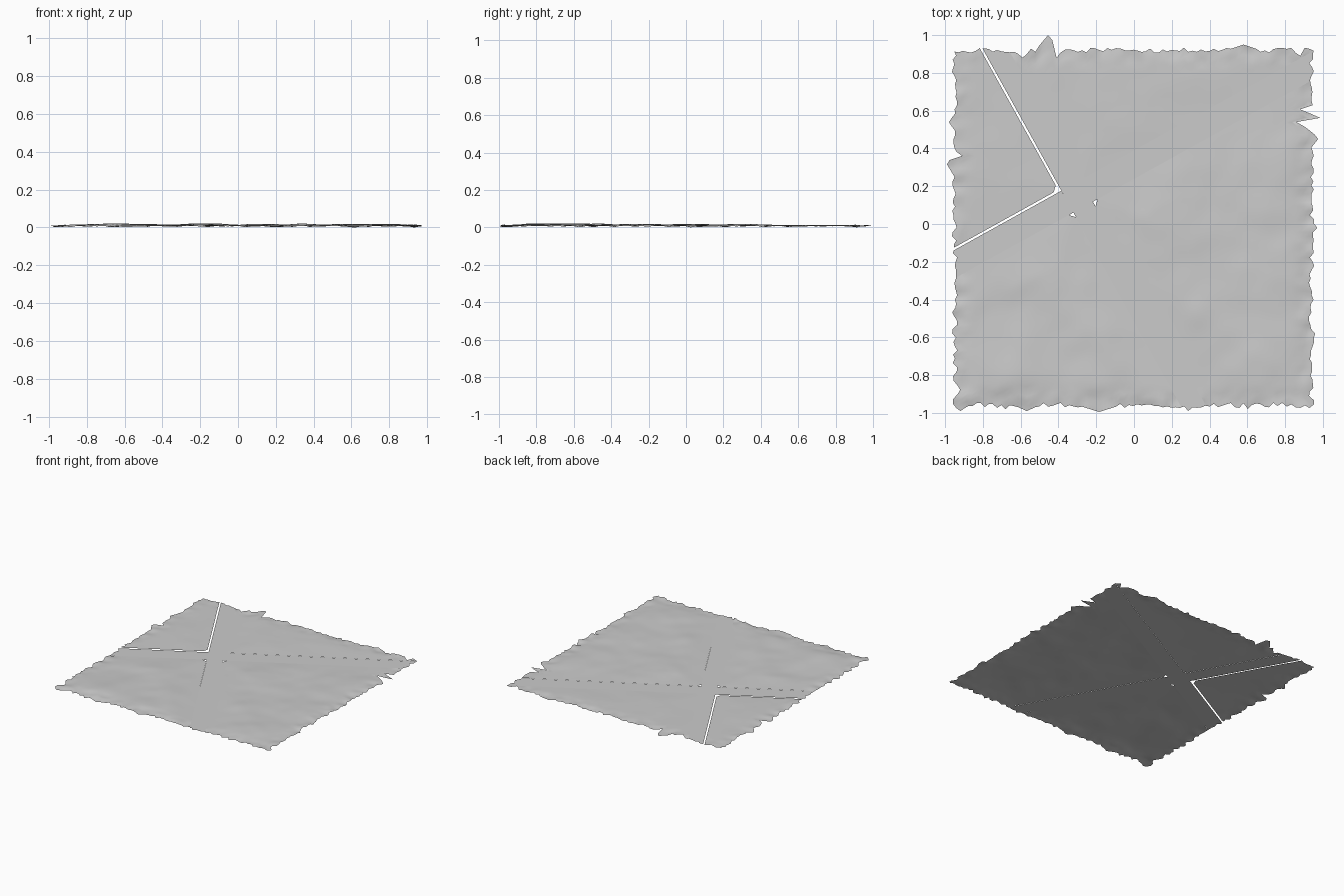
import bpy, bmesh, math, random
from mathutils import Vector, noise

cube = bpy.data.objects.get("Cube")
if cube:
    bpy.data.objects.remove(cube, do_unlink=True)

SEG = 84
LEFT, RIGHT, BOTTOM, TOP = -0.95, 0.94, -0.96, 0.92
CROSS = Vector((-0.301, 0.147, 0))
ANGLE = math.radians(29)
U = Vector((math.cos(ANGLE), math.sin(ANGLE), 0))    # along the east-west road
V = Vector((-math.sin(ANGLE), math.cos(ANGLE), 0))   # along the north-south road
HALF_U, HALF_V = 0.059, 0.066                        # road half widths
GAP, CORNER = 0.012, 0.028

mat = bpy.data.materials.new("plain grey")
mat.use_nodes = True
grey = (0.6, 0.6, 0.6, 1)
mat.diffuse_color = grey
bsdf = mat.node_tree.nodes["Principled BSDF"]
bsdf.inputs["Base Color"].default_value = grey
bsdf.inputs["Roughness"].default_value = 0.9


# Torn edges: small seeded jitter plus a few larger tears (place, outward size, width)
def torn_edge(seed, lo, hi, tears):
    rng = random.Random(seed)
    step = (hi - lo) / SEG
    edge = [rng.uniform(-0.014, 0.014) for _ in range(SEG + 1)]
    for place, size, width in tears:
        mid = round((place - lo) / step)
        for i in range(max(0, mid - width), min(SEG, mid + width) + 1):
            edge[i] = size * (1 - abs(i - mid) / (width + 1))
    return edge


EDGES = {
    "left": torn_edge(1, BOTTOM, TOP, [(0.54, 0.03, 1), (0.31, 0.04, 2), (0.37, -0.04, 0),
                                       (0.7, -0.01, 1), (-0.88, -0.03, 1)]),
    "right": torn_edge(2, BOTTOM, TOP, [(0.44, 0.035, 1), (0.53, -0.08, 1), (0.56, 0.045, 0),
                                        (0.61, -0.06, 0), (-0.02, 0.03, 0), (-0.59, 0.02, 0)]),
    "bottom": torn_edge(3, LEFT, RIGHT, [(-0.19, 0.035, 4), (-0.57, 0.03, 2), (-0.69, 0.02, 0),
                                         (-0.93, 0.03, 1), (0.28, 0.03, 0), (0.6, 0.02, 0)]),
    "top": torn_edge(4, LEFT, RIGHT, [(-0.46, 0.08, 2), (-0.58, -0.04, 1), (0.59, 0.03, 3),
                                      (-0.4, -0.04, 0), (0.88, -0.03, 0)]),
}


def torn_sheet():
    bm = bmesh.new()
    bmesh.ops.create_grid(bm, x_segments=SEG, y_segments=SEG, size=1)
    for v in bm.verts:
        a, b = v.co.x, v.co.y
        i, j = round((a + 1) * SEG / 2), round((b + 1) * SEG / 2)
        x = LEFT + (RIGHT - LEFT) * (a + 1) / 2
        y = BOTTOM + (TOP - BOTTOM) * (b + 1) / 2
        fade_x = max(0, (abs(a) - 0.8) / 0.2)
        fade_y = max(0, (abs(b) - 0.8) / 0.2)
        x += fade_x * (EDGES["right"][j] if a > 0 else -EDGES["left"][j])
        y += fade_y * (EDGES["top"][i] if b > 0 else -EDGES["bottom"][i])
        v.co = (x, y, 0)
    return bm


def keep(bm, direction, distance):
    """Keep the part further than distance from the crossing along direction."""
    n = direction.normalized()
    bmesh.ops.bisect_plane(bm, geom=bm.verts[:] + bm.edges[:] + bm.faces[:], dist=1e-6,
                           plane_co=CROSS + n * distance, plane_no=-n, clear_outer=True)


def rim_fade(x, y):
    inset = min(x - LEFT, RIGHT - x, y - BOTTOM, TOP - y)
    return max(0, min(1, inset / 0.1))


def finish(name, pieces, height):
    mesh = bpy.data.meshes.new(name)
    bm = bmesh.new()
    for piece in pieces:
        temp = bpy.data.meshes.new("temp")
        piece.to_mesh(temp)
        piece.free()
        bm.from_mesh(temp)
        bpy.data.meshes.remove(temp)
    bmesh.ops.remove_doubles(bm, verts=bm.verts[:], dist=0.0001)
    for v in bm.verts:
        v.co.z = height(v.co)
    for f in bm.faces:
        f.smooth = True
    bm.normal_update()
    bm.to_mesh(mesh)
    bm.free()
    mesh.materials.append(mat)
    obj = bpy.data.objects.new(name, mesh)
    bpy.context.collection.objects.link(obj)


# Four gently bumpy land patches around the crossing
def land_height(amount):
    def height(co):
        p = co - CROSS
        road = min(abs(p.dot(U)) - HALF_U, abs(p.dot(V)) - HALF_V)
        inner = max(0, min(1, road / 0.2)) * rim_fade(co.x, co.y)
        bump = 0.5 + 0.7 * noise.noise(co * 3.2) + 0.2 * noise.noise(co * 8)
        rim = (1 - rim_fade(co.x, co.y)) * 0.012 * noise.noise(co * 17)
        return max(0, 0.008 + amount * inner * bump + rim)
    return height


for name, su, sv, gap, amount in (
        ("land_north", 1, 1, 0, 0.007), ("land_east", 1, -1, 0, 0.013),
        ("land_south", -1, -1, 0, 0.014), ("land_west", -1, 1, GAP, 0.006)):
    bm = torn_sheet()
    keep(bm, U * su, HALF_U + gap)
    keep(bm, V * sv, HALF_V + gap)
    keep(bm, U * su + V * sv, (HALF_U + HALF_V + 2 * gap + CORNER) / math.sqrt(2))
    finish(name, [bm], land_height(amount))

# Crossing roads: one full strip, two side arms and a filled north corner
strip = torn_sheet()
keep(strip, U, -HALF_U)
keep(strip, -U, -HALF_U)
arms = []
for side in (1, -1):
    arm = torn_sheet()
    keep(arm, V, -HALF_V)
    keep(arm, -V, -HALF_V)
    keep(arm, U * side, HALF_U)
    arms.append(arm)
corner = torn_sheet()
keep(corner, U, HALF_U)
keep(corner, V, HALF_V)
keep(corner, -U - V, -(HALF_U + HALF_V + CORNER) / math.sqrt(2))
finish("roads", [strip, *arms, corner], lambda co: 0.007)
